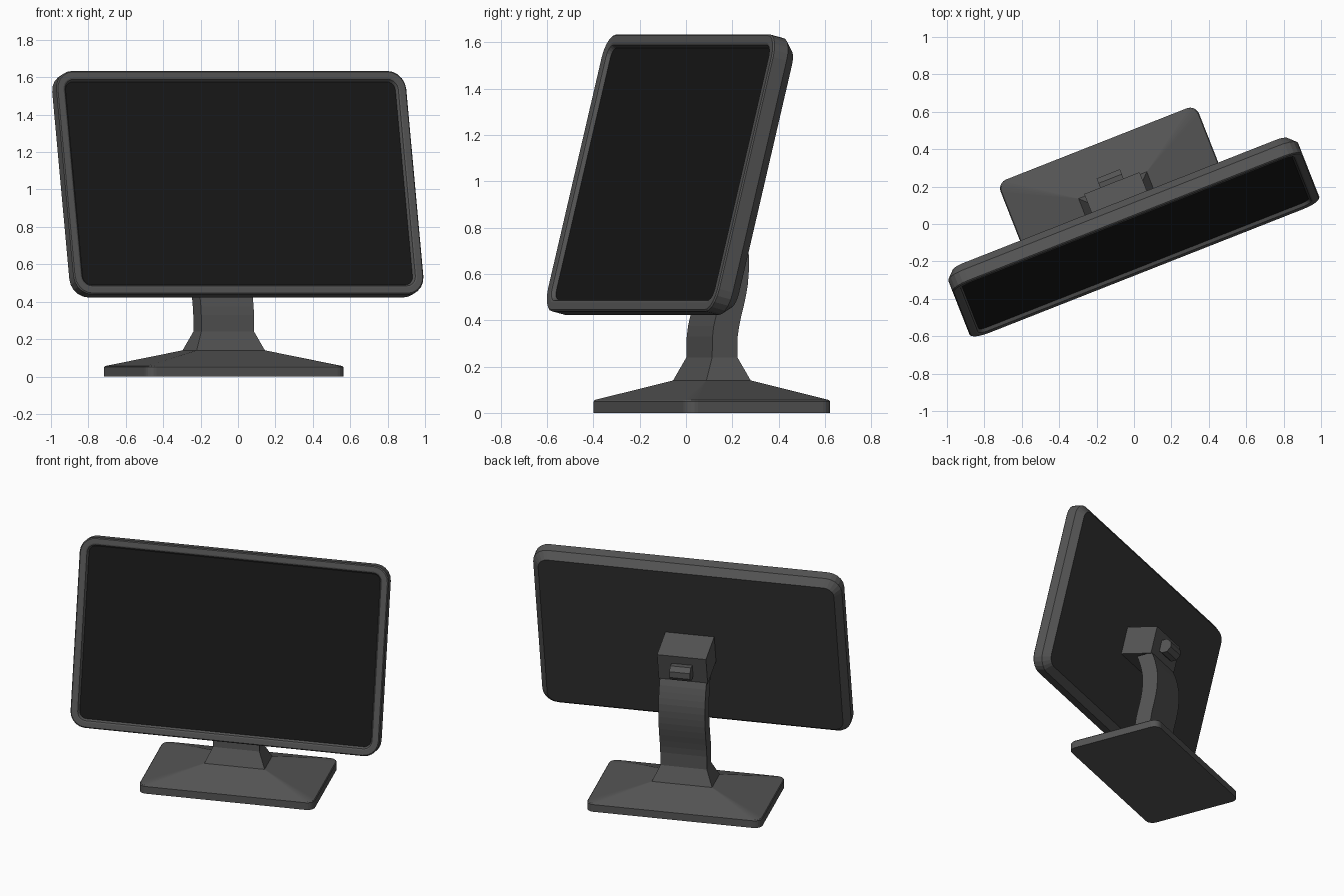
import bpy, bmesh
from math import radians, sin, cos, pi
from mathutils import Matrix, Vector

if "Cube" in bpy.data.objects:
    bpy.data.objects.remove(bpy.data.objects["Cube"])

TURN = Matrix.Rotation(radians(21.5), 4, 'Z')      # whole model swivels
U0 = -0.03                                         # centre line of the model
TILT = TURN @ Matrix.Translation((U0, -0.11, 1.0375)) @ Matrix.Rotation(radians(-14), 4, 'X')


def material(name, v):
    m = bpy.data.materials.new(name)
    m.diffuse_color = (v, v, v, 1)
    m.use_nodes = True
    m.node_tree.nodes["Principled BSDF"].inputs["Base Color"].default_value = m.diffuse_color
    return m


BODY = material("dark_grey", 0.09)
BACK = material("back_grey", 0.04)
GLASS = material("screen_black", 0.009)


def rounded(w, h, r, seg=5):
    """Outline of a rounded rectangle, or a plain one collapsed when r is 0."""
    pts = []
    for k, (sx, sy) in enumerate(((1, 1), (-1, 1), (-1, -1), (1, -1))):
        for i in range(seg + 1):
            a = (k + i / seg) * pi / 2
            pts.append((sx * (w / 2 - r) + r * cos(a), sy * (h / 2 - r) + r * sin(a)))
    return pts


def loft(name, rings, matrix, first=BODY, last=BODY):
    """Skin a stack of rings and cap both ends."""
    mesh = bpy.data.meshes.new(name)
    for m in (BODY, first, last):
        mesh.materials.append(m)
    bm = bmesh.new()
    loops = [[bm.verts.new(p) for p in ring] for ring in rings]
    n = len(loops[0])
    for a, b in zip(loops, loops[1:]):
        for i in range(n):
            j = (i + 1) % n
            bm.faces.new((a[i], a[j], b[j], b[i]))
    bm.faces.new(loops[0]).material_index = 1
    bm.faces.new(loops[-1]).material_index = 2
    bmesh.ops.remove_doubles(bm, verts=bm.verts, dist=1e-5)
    bmesh.ops.recalc_face_normals(bm, faces=bm.faces)
    bm.transform(matrix)
    bm.to_mesh(mesh)
    bm.free()
    obj = bpy.data.objects.new(name, mesh)
    bpy.context.collection.objects.link(obj)
    return obj


def box_rings(w, y0, y1, z0, z1, x0=0.0):
    return [[(x0 + sx * w / 2, y, z) for sx, y in ((1, y1), (-1, y1), (-1, y0), (1, y0))]
            for z in (z0, z1)]


# display: recessed screen, bezel, straight side, tapered back (depth, inset, radius)
profile = [(0.02, 0.057, 0.045), (0.003, 0.047, 0.055), (0.0, 0.038, 0.065), (0.0, 0.006, 0.097),
           (0.006, 0.0, 0.1), (0.07, 0.0, 0.1), (0.115, 0.042, 0.065)]
W, H = 2.01, 1.232
loft("display", [[(x, d, z) for x, z in rounded(W - 2 * i, H - 2 * i, r)]
                 for d, i, r in profile], TILT, GLASS, BACK)

# mounting block, square to the tilted display
loft("mount_block", box_rings(0.318, 0.112, 0.347, -0.115, 0.084), TILT)

# base plate rising to the flared foot of the neck (width, depth, radius, z)
base = [(1.14, 0.68, 0.05, 0), (1.14, 0.68, 0.05, 0.05), (1.13, 0.67, 0.047, 0.056),
        (0.392, 0.206, 0, 0.14), (0.303, 0.117, 0, 0.24)]
loft("base", [[(U0 + x, 0.132 + y, z) for x, y in rounded(w, d, r)]
              for w, d, r, z in base], TURN)

# curved neck (front y, back y, z)
path = [(0.0735, 0.1905, 0.24), (0.075, 0.192, 0.33), (0.081, 0.199, 0.375), (0.092, 0.209, 0.42),
        (0.104, 0.221, 0.465), (0.115, 0.231, 0.51), (0.124, 0.239, 0.555), (0.129, 0.243, 0.6),
        (0.131, 0.245, 0.645), (0.13, 0.243, 0.69), (0.124, 0.237, 0.73), (0.115, 0.228, 0.77),
        (0.104, 0.217, 0.81), (0.09, 0.201, 0.85)]
loft("neck", [box_rings(0.303, f, b, z, z, U0)[0] for f, b, z in path], TURN)

# pivot knob across the back of the block
loft("pivot_knob", [[(U0 + x, 0.252 + 0.052 * cos(a), 0.93 + 0.052 * sin(a))
                     for a in ((k + 0.5) * pi / 4 for k in range(8))]
                    for x in (-0.067, 0.067)], TURN)
